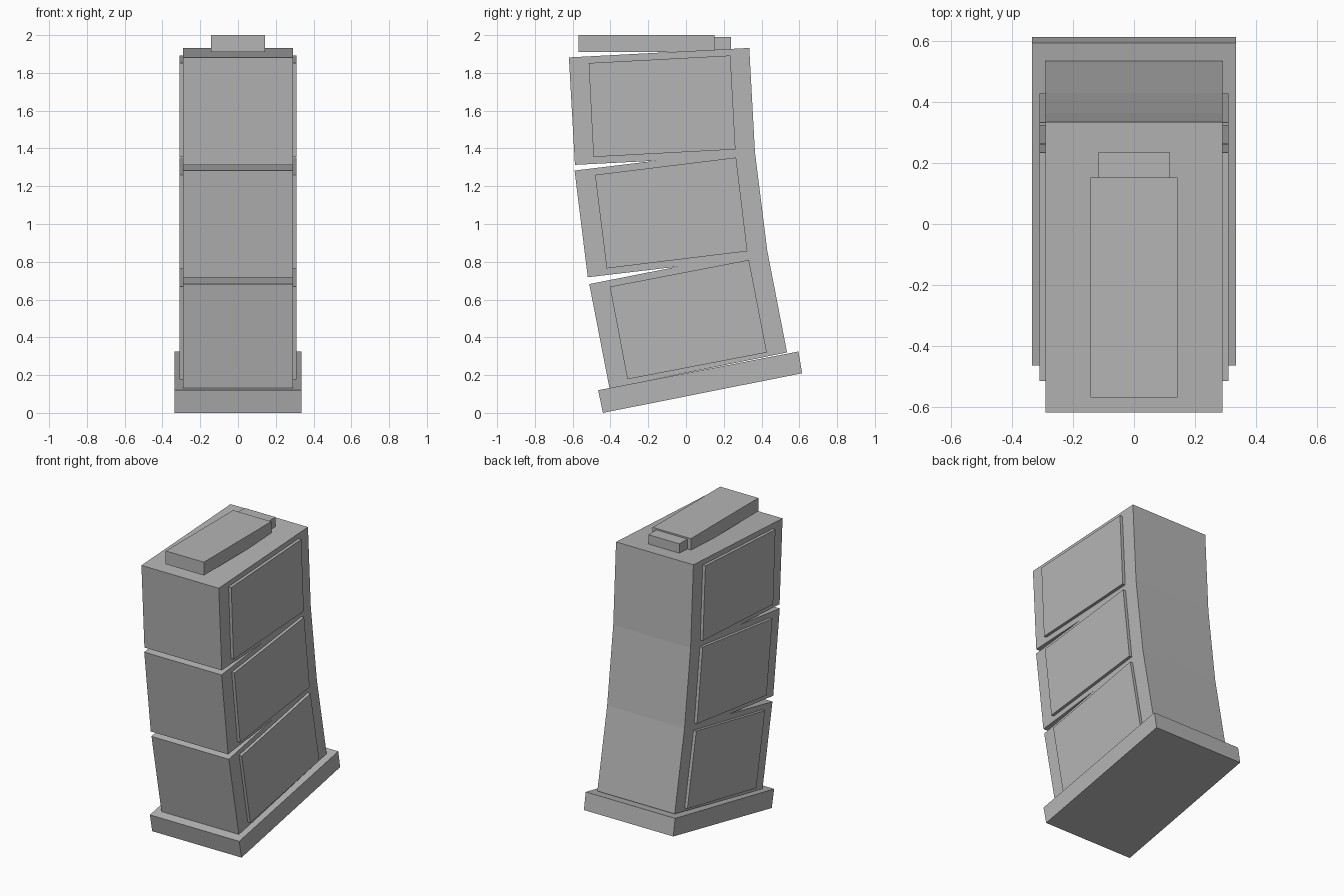
import bpy

if "Cube" in bpy.data.objects:
    bpy.data.objects.remove(bpy.data.objects["Cube"])

grey = bpy.data.materials.new("matte_grey")
grey.diffuse_color = (0.46, 0.46, 0.46, 1)
grey.use_nodes = True
grey.node_tree.nodes["Principled BSDF"].inputs["Base Color"].default_value = grey.diffuse_color


def extrude_side(name, profile, x0, x1):
    """Extrude a (y, z) side profile from x0 to x1."""
    n = len(profile)
    verts = [(x, y, z) for x in (x0, x1) for y, z in profile]
    faces = [tuple(range(n)), tuple(range(2 * n - 1, n - 1, -1))]
    faces += [(i, i + n, (i + 1) % n + n, (i + 1) % n) for i in range(n)]
    mesh = bpy.data.meshes.new(name)
    mesh.from_pydata(verts, [], faces)
    mesh.materials.append(grey)
    obj = bpy.data.objects.new(name, mesh)
    bpy.context.collection.objects.link(obj)
    # outward normals
    import bmesh
    bm = bmesh.new()
    bm.from_mesh(mesh)
    bmesh.ops.recalc_face_normals(bm, faces=bm.faces)
    bm.to_mesh(mesh)
    bm.free()
    return obj


# Curved body: three leaning blocks separated by wedge-shaped front notches
extrude_side("body", [
    (-0.405, 0.13), (0.535, 0.32), (0.43, 0.86), (0.365, 1.38), (0.335, 1.932),
    (-0.62, 1.882), (-0.588, 1.313), (-0.16, 1.335), (-0.59, 1.283),
    (-0.52, 0.718), (-0.04, 0.775), (-0.512, 0.682)], -0.29, 0.29)

# Tilted base plate
extrude_side("base_plate", [(-0.44, 0.0), (0.615, 0.21), (0.595, 0.325), (-0.465, 0.12)],
             -0.335, 0.335)

# Raised side panels, one per block on each side
panels = {
    "lower": [(-0.31, 0.178), (0.428, 0.32), (0.333, 0.81), (-0.403, 0.668)],
    "middle": [(-0.42, 0.765), (0.325, 0.856), (0.265, 1.352), (-0.482, 1.26)],
    "upper": [(-0.49, 1.355), (0.262, 1.395), (0.235, 1.892), (-0.515, 1.852)],
}
for level, profile in panels.items():
    for side, s in (("left", -1), ("right", 1)):
        extrude_side(f"{level}_panel_{side}", profile, s * 0.28, s * 0.31)


def bar(name, y0, y1, z0, z1, half):
    extrude_side(name, [(y0, z0), (y1, z0), (y1, z1), (y0, z1)], -half, half)


# Top block and its narrower rear step
bar("top_block", -0.57, 0.152, 1.91, 2.0, 0.143)
bar("top_block_rear_step", 0.152, 0.237, 1.91, 1.99, 0.116)
